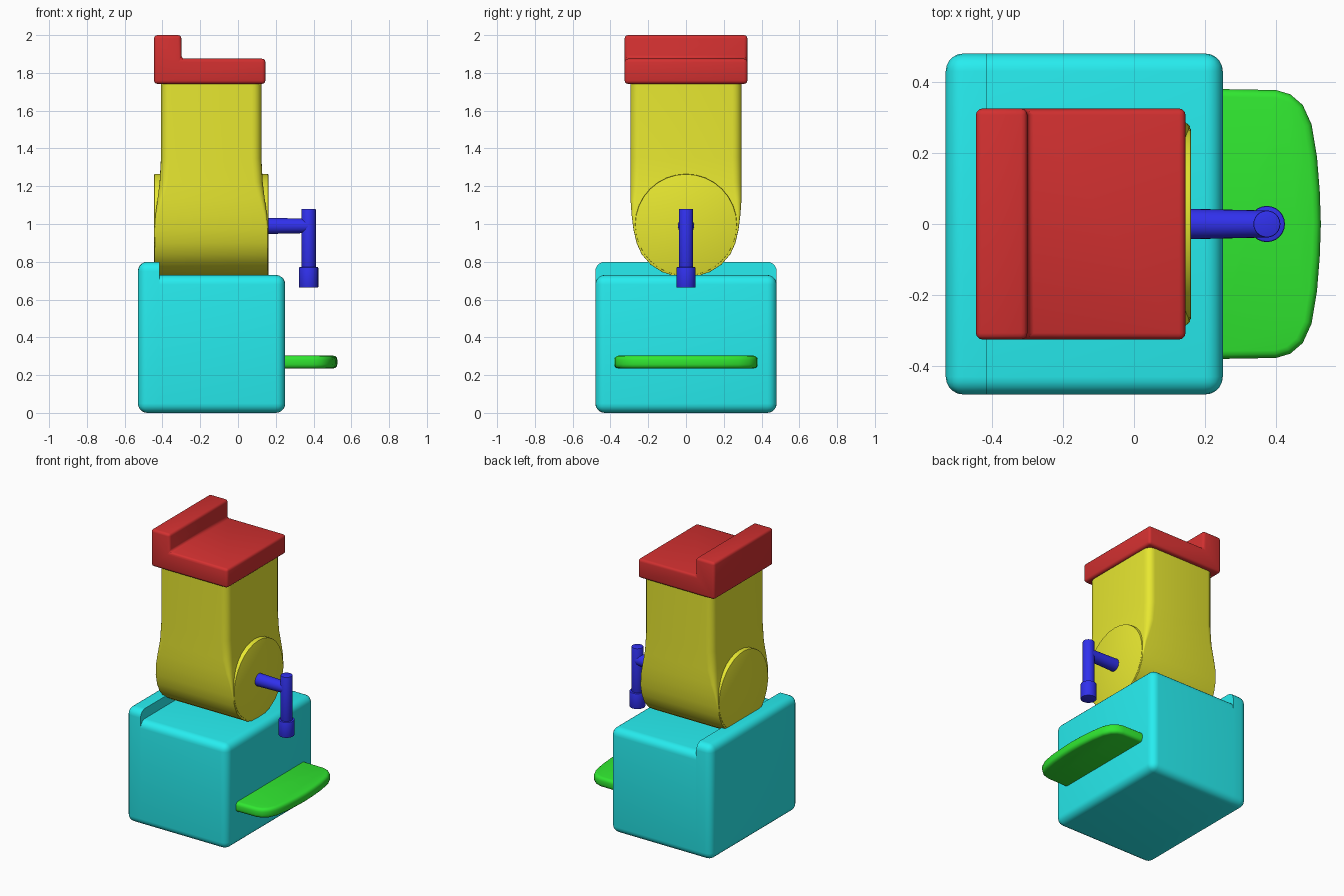
import bpy, bmesh, math
from mathutils import Matrix, Vector

if "Cube" in bpy.data.objects:
    bpy.data.objects.remove(bpy.data.objects["Cube"])


def finish(name, bm, color, angle=35):
    bmesh.ops.recalc_face_normals(bm, faces=bm.faces)
    me = bpy.data.meshes.new(name)
    bm.to_mesh(me)
    bm.free()
    ob = bpy.data.objects.new(name, me)
    bpy.context.collection.objects.link(ob)
    mat = bpy.data.materials.get(color[0]) or bpy.data.materials.new(color[0])
    mat.diffuse_color = (*color[1], 1)
    mat.use_nodes = True
    mat.node_tree.nodes["Principled BSDF"].inputs["Base Color"].default_value = mat.diffuse_color
    me.materials.append(mat)
    bpy.ops.object.select_all(action='DESELECT')
    ob.select_set(True)
    bpy.context.view_layer.objects.active = ob
    bpy.ops.object.shade_smooth_by_angle(angle=math.radians(angle))
    return ob


def prism(pts, direction):
    """Closed outline extruded along a vector."""
    bm = bmesh.new()
    face = bm.faces.new([bm.verts.new(p) for p in pts])
    ext = bmesh.ops.extrude_face_region(bm, geom=[face], use_keep_orig=True)
    vs = [g for g in ext['geom'] if isinstance(g, bmesh.types.BMVert)]
    bmesh.ops.translate(bm, vec=direction, verts=vs)
    bmesh.ops.recalc_face_normals(bm, faces=bm.faces)
    return bm


def round_edges(bm, width, segments, sharp_x=None):
    """Bevel all edges except those lying in the plane x = sharp_x."""
    edges = [e for e in bm.edges if sharp_x is None
             or any(abs(v.co.x - sharp_x) > 1e-4 for v in e.verts)]
    bmesh.ops.bevel(bm, geom=edges, offset=width, segments=segments,
                    profile=0.5, affect='EDGES', clamp_overlap=True)


def rounded_block(name, x0, x1, hy, z1, sharp_x, color):
    pts = [(x0, -hy, 0), (x1, -hy, 0), (x1, -hy, z1), (x0, -hy, z1)]
    bm = prism(pts, (0, 2 * hy, 0))
    round_edges(bm, 0.05, 5, sharp_x)
    return finish(name, bm, color)


def rod(name, a, b, r1, r2, color, sides=24, bevel=0.0):
    a, b = Vector(a), Vector(b)
    bm = bmesh.new()
    m = Matrix.Translation((a + b) / 2) @ (b - a).to_track_quat('Z', 'Y').to_matrix().to_4x4()
    bmesh.ops.create_cone(bm, cap_ends=True, segments=sides, radius1=r1,
                          radius2=r2, depth=(b - a).length, matrix=m)
    if bevel:
        rims = [e for e in bm.edges if any(len(f.verts) > 4 for f in e.link_faces)]
        bmesh.ops.bevel(bm, geom=rims, offset=bevel, segments=2, profile=0.5, affect='EDGES')
    return finish(name, bm, color)


CYAN = ("cyan", (0.02, 0.85, 0.87))
GREEN = ("green", (0.03, 0.8, 0.03))
YELLOW = ("yellow", (0.8, 0.8, 0.03))
RED = ("red", (0.65, 0.03, 0.03))
BLUE = ("blue", (0.03, 0.03, 0.85))

# Base box with the raised back rim
rounded_block("base", -0.415, 0.25, 0.48, 0.73, -0.415, CYAN)
rounded_block("base_rim", -0.53, -0.415, 0.48, 0.80, -0.415, CYAN)

# Tray lip
half = [(0.23, 0.38), (0.40, 0.377), (0.44, 0.365), (0.475, 0.335),
        (0.50, 0.28), (0.515, 0.19), (0.523, 0.09)]
outline = half + [(0.526, 0)] + [(x, -y) for x, y in reversed(half)]
bm = prism([(x, y, 0.235) for x, y in outline], (0, 0, 0.068))
rims = [e for e in bm.edges if abs(e.verts[0].co.z - e.verts[1].co.z) < 1e-4
        and max(v.co.x for v in e.verts) > 0.24]
bmesh.ops.bevel(bm, geom=rims, offset=0.022, segments=3, profile=0.5, affect='EDGES')
finish("tray", bm, GREEN, 40)

# Body: rounded rectangles lofted upward, flaring into the drum (z, half y, half x, radius)
sections = [(0.728, 0.07, 0.30, 0.003), (0.745, 0.125, 0.30, 0.003),
            (0.785, 0.188, 0.30, 0.003), (0.84, 0.235, 0.30, 0.003),
            (0.90, 0.262, 0.30, 0.004), (0.97, 0.278, 0.30, 0.006),
            (1.05, 0.288, 0.295, 0.015), (1.13, 0.294, 0.284, 0.03),
            (1.22, 0.295, 0.273, 0.045), (1.35, 0.295, 0.266, 0.05),
            (1.76, 0.295, 0.266, 0.05)]
cx = -0.142
bm = bmesh.new()
rings = []
for z, hy, hx, r in sections:
    ring = []
    for q, (sx, sy) in enumerate([(1, 1), (-1, 1), (-1, -1), (1, -1)]):
        for k in range(6):
            a = math.radians(90 * q + 18 * k)
            ring.append(bm.verts.new((cx + sx * (hx - r) + r * math.cos(a),
                                      sy * (hy - r) + r * math.sin(a), z)))
    rings.append(ring)
for lo, hi in zip(rings, rings[1:]):
    for i in range(len(lo)):
        j = (i + 1) % len(lo)
        bm.faces.new((lo[i], lo[j], hi[j], hi[i]))
bm.faces.new(rings[0])
bm.faces.new(rings[-1])
finish("body", bm, YELLOW, 40)

# Drum crossing the lower body
rod("drum", (-0.445, 0, 0.995), (0.161, 0, 0.995), 0.27, 0.27, YELLOW, 32, 0.006)

# Hopper lid with stepped back
lid = [(-0.445, 1.742), (0.145, 1.742), (0.145, 1.875),
       (-0.30, 1.875), (-0.30, 2.0), (-0.445, 2.0)]
bm = prism([(x, -0.325, z) for x, z in lid], (0, 0.65, 0))
round_edges(bm, 0.018, 3)
finish("lid", bm, RED)

# Crank: shaft, arm and grip
rod("crank_shaft", (0.15, 0, 0.99), (0.37, 0, 0.99), 0.043, 0.038, BLUE)
rod("crank_arm", (0.374, 0, 0.75), (0.374, 0, 1.08), 0.038, 0.038, BLUE, bevel=0.004)
rod("crank_grip", (0.374, 0, 0.663), (0.374, 0, 0.772), 0.051, 0.051, BLUE, bevel=0.005)
